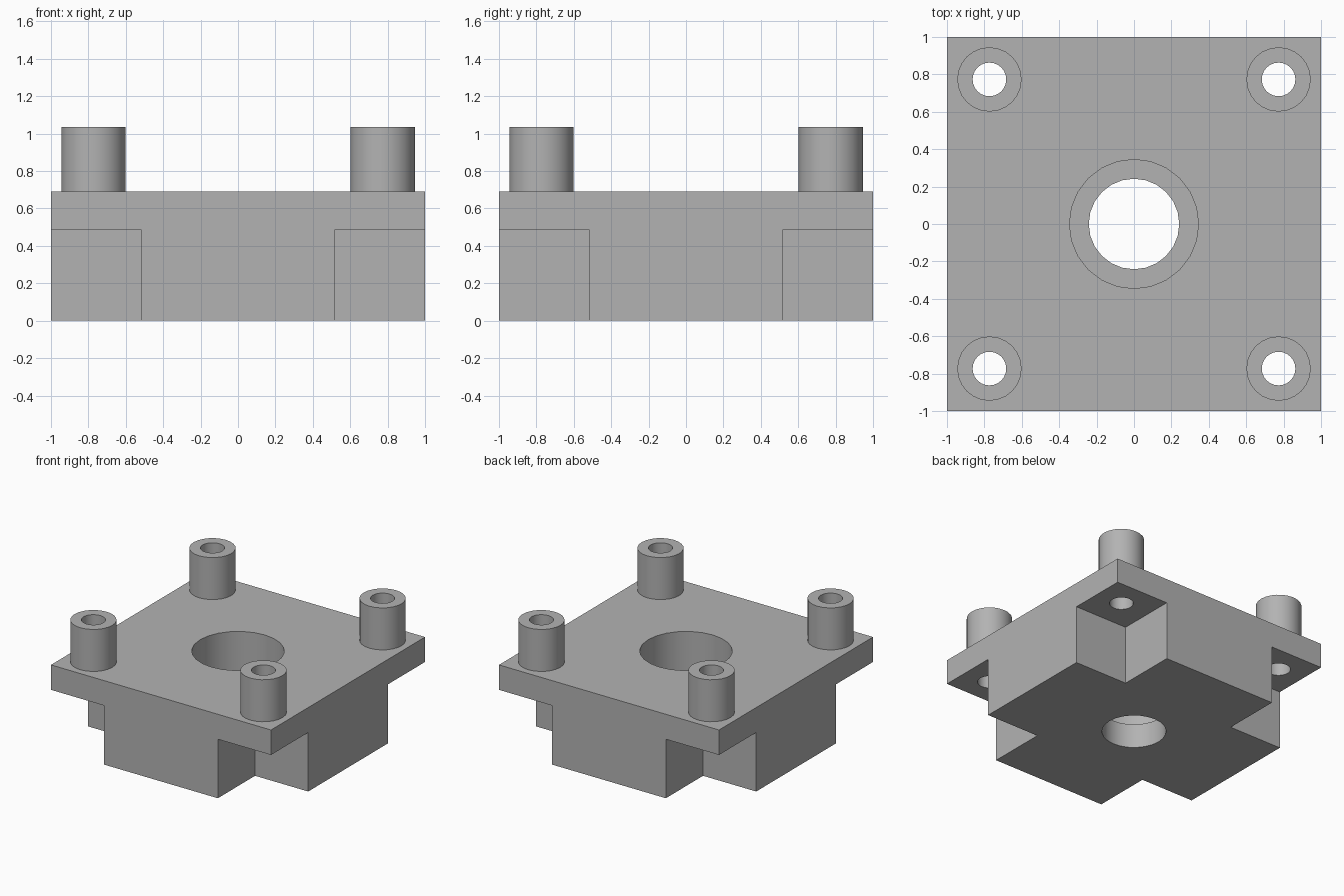
import bpy
import bmesh
import math

cube = bpy.data.objects.get("Cube")
if cube:
    bpy.data.objects.remove(cube, do_unlink=True)

SIDES = 24
PLATE_Z, NOTCH_Z, LEDGE_Z, POST_Z = 0.69, 0.485, 0.2, 1.035
NOTCH = 0.483          # width of the square corner cutouts
POST_AT = 0.773        # post distance from each centre line
POST_R, HOLE_R = 0.172, 0.09
BORE_R, LOWER_BORE_R = 0.345, 0.242
CORNERS = [(sx, sy) for sx in (-1, 1) for sy in (-1, 1)]

grey = bpy.data.materials.new("plain grey")
grey.use_nodes = True
colour = (0.45, 0.45, 0.45, 1)
grey.diffuse_color = colour
grey.node_tree.nodes["Principled BSDF"].inputs["Base Color"].default_value = colour


def make_object(name, bm):
    bmesh.ops.recalc_face_normals(bm, faces=bm.faces)
    mesh = bpy.data.meshes.new(name)
    bm.to_mesh(mesh)
    bm.free()
    mesh.materials.append(grey)
    obj = bpy.data.objects.new(name, mesh)
    bpy.context.collection.objects.link(obj)
    return obj


def box(name, low, high):
    bm = bmesh.new()
    bmesh.ops.create_cube(bm, size=1)
    for v in bm.verts:
        v.co = [lo if c < 0 else hi for c, lo, hi in zip(v.co, low, high)]
    return make_object(name, bm)


def cylinder(name, x, y, radius, low, high):
    bm = bmesh.new()
    bmesh.ops.create_cone(bm, cap_ends=True, segments=SIDES, radius1=radius,
                          radius2=radius, depth=high - low)
    bmesh.ops.translate(bm, verts=bm.verts, vec=(x, y, (low + high) / 2))
    return make_object(name, bm)


def activate(obj):
    bpy.ops.object.select_all(action='DESELECT')
    obj.select_set(True)
    bpy.context.view_layer.objects.active = obj


def cut(target, cutter):
    cutter.hide_render = True
    mod = target.modifiers.new("cut", 'BOOLEAN')
    mod.operation = 'DIFFERENCE'
    mod.solver = 'EXACT'
    mod.object = cutter
    activate(target)
    bpy.ops.object.modifier_apply(modifier=mod.name)
    bpy.data.objects.remove(cutter, do_unlink=True)


def shade(obj):
    activate(obj)
    bpy.ops.object.shade_smooth_by_angle(angle=math.radians(30))


# Base block with a stepped central bore
base = box("base_block", (-1, -1, 0), (1, 1, PLATE_Z))
cut(base, cylinder("lower_bore_cutter", 0, 0, LOWER_BORE_R, -0.1, LEDGE_Z + 0.1))
cut(base, cylinder("upper_bore_cutter", 0, 0, BORE_R, LEDGE_Z, PLATE_Z + 0.1))

# Square corner cutouts under the plate, with a screw hole above each
for sx, sy in CORNERS:
    xs = sorted((sx * (1 - NOTCH), sx * 1.1))
    ys = sorted((sy * (1 - NOTCH), sy * 1.1))
    cut(base, box("notch_cutter", (xs[0], ys[0], -0.1), (xs[1], ys[1], NOTCH_Z)))
    cut(base, cylinder("screw_hole_cutter", sx * POST_AT, sy * POST_AT, HOLE_R,
                       NOTCH_Z - 0.1, PLATE_Z + 0.1))
shade(base)

# Hollow corner posts
for sx, sy in CORNERS:
    name = ("back" if sy > 0 else "front") + ("_left" if sx > 0 else "_right") + "_post"
    post = cylinder(name, sx * POST_AT, sy * POST_AT, POST_R, PLATE_Z, POST_Z)
    cut(post, cylinder("post_hole_cutter", sx * POST_AT, sy * POST_AT, HOLE_R,
                       PLATE_Z - 0.1, POST_Z + 0.1))
    shade(post)
